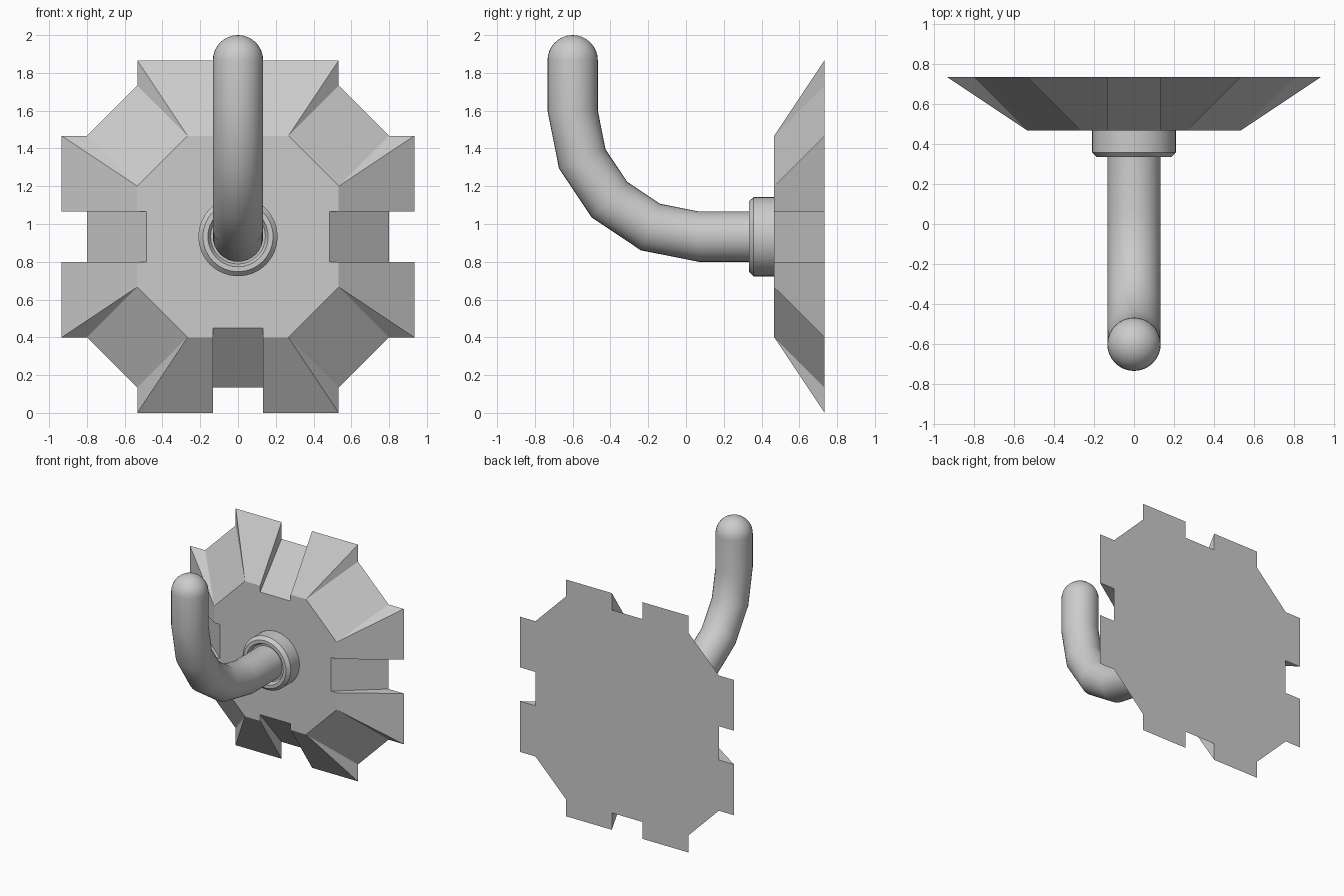
import bpy, bmesh
from math import sin, cos, pi, radians

if "Cube" in bpy.data.objects:
    bpy.data.objects.remove(bpy.data.objects["Cube"])

CZ = 0.9333      # height of plate centre
BACK, FRONT = 0.7333, 0.4667
R = 0.1333       # hook tube radius
SIDES = 32


def finish(name, bm, smooth):
    bmesh.ops.remove_doubles(bm, verts=bm.verts, dist=0.0005)
    bmesh.ops.recalc_face_normals(bm, faces=bm.faces)
    mesh = bpy.data.meshes.new(name)
    bm.to_mesh(mesh)
    bm.free()
    obj = bpy.data.objects.new(name, mesh)
    bpy.context.collection.objects.link(obj)
    if smooth:
        bpy.ops.object.select_all(action='DESELECT')
        obj.select_set(True)
        bpy.context.view_layer.objects.active = obj
        bpy.ops.object.shade_smooth_by_angle(angle=radians(30))
    return obj


def loft(name, rings):
    """Join round rings (y, z, tilt, radius) into a tube."""
    bm = bmesh.new()
    prev = None
    for y, z, t, r in rings:
        ring = []
        for i in range(SIDES):
            a = 2 * pi * i / SIDES
            ring.append(bm.verts.new((r * cos(a), y - r * sin(a) * cos(t), z - r * sin(a) * sin(t))))
        if prev:
            for i in range(SIDES):
                j = (i + 1) % SIDES
                bm.faces.new((prev[i], prev[j], ring[j], ring[i]))
        prev = ring
    return finish(name, bm, True)


# Wall plate: one quarter of the notched outline (back x, z, front x, z), turned four times
quarter = [
    (-.5333, .9333, -.2667, .5333),
    (-.1333, .9333, -.1333, .5333),
    (-.1333, .8, -.1333, .4833),
    (.1333, .8, .1333, .4833),
    (.1333, .9333, .1333, .5333),
    (.5333, .9333, .2667, .5333),
    (.5333, .8, .2667, .5333),
    (.8, .5333, .5333, .2667),
]
outline = []
for k in range(4):
    for bx, bz, fx, fz in quarter:
        for _ in range(k):
            bx, bz, fx, fz = bz, -bx, fz, -fx
        outline.append((bx, bz, fx, fz))

bm = bmesh.new()
back = [bm.verts.new((p[0], BACK, CZ + p[1])) for p in outline]
front = []
for p in outline:
    # neighbouring outline points may share one front corner
    if front and (front[-1].co.x - p[2]) ** 2 + (front[-1].co.z - CZ - p[3]) ** 2 < 1e-6:
        front.append(front[-1])
    elif len(front) == len(outline) - 1 and abs(front[0].co.x - p[2]) < 1e-3 \
            and abs(front[0].co.z - CZ - p[3]) < 1e-3:
        front.append(front[0])
    else:
        front.append(bm.verts.new((p[2], FRONT, CZ + p[3])))
bm.faces.new(back)
bm.faces.new(list(dict.fromkeys(front)))
n = len(outline)
for i in range(n):
    j = (i + 1) % n
    bm.faces.new(list(dict.fromkeys((back[i], back[j], front[j], front[i]))))
finish("wall_plate", bm, False)

# Collar with bevelled rim and shallow recess
collar = [(FRONT, .21), (.358, .21), (.3333, .186), (.3333, .16), (.36, .145), (.36, R)]
loft("collar", [(y, CZ, pi / 2, r) for y, r in collar])

# Hook: straight stem, four-segment bend, upright with a domed tip
BEND = 0.6667
rings = [(FRONT, CZ, pi / 2, R)]
for k in range(5):
    t = pi / 2 * (1 - k / 4)
    rings.append((.0667 - BEND * cos(t), 1.6 - BEND * sin(t), t, R))
for k in range(9):
    a = pi / 2 * k / 8
    rings.append((-.6, 1.8667 + R * sin(a), 0, R * cos(a)))
loft("hook", rings)
